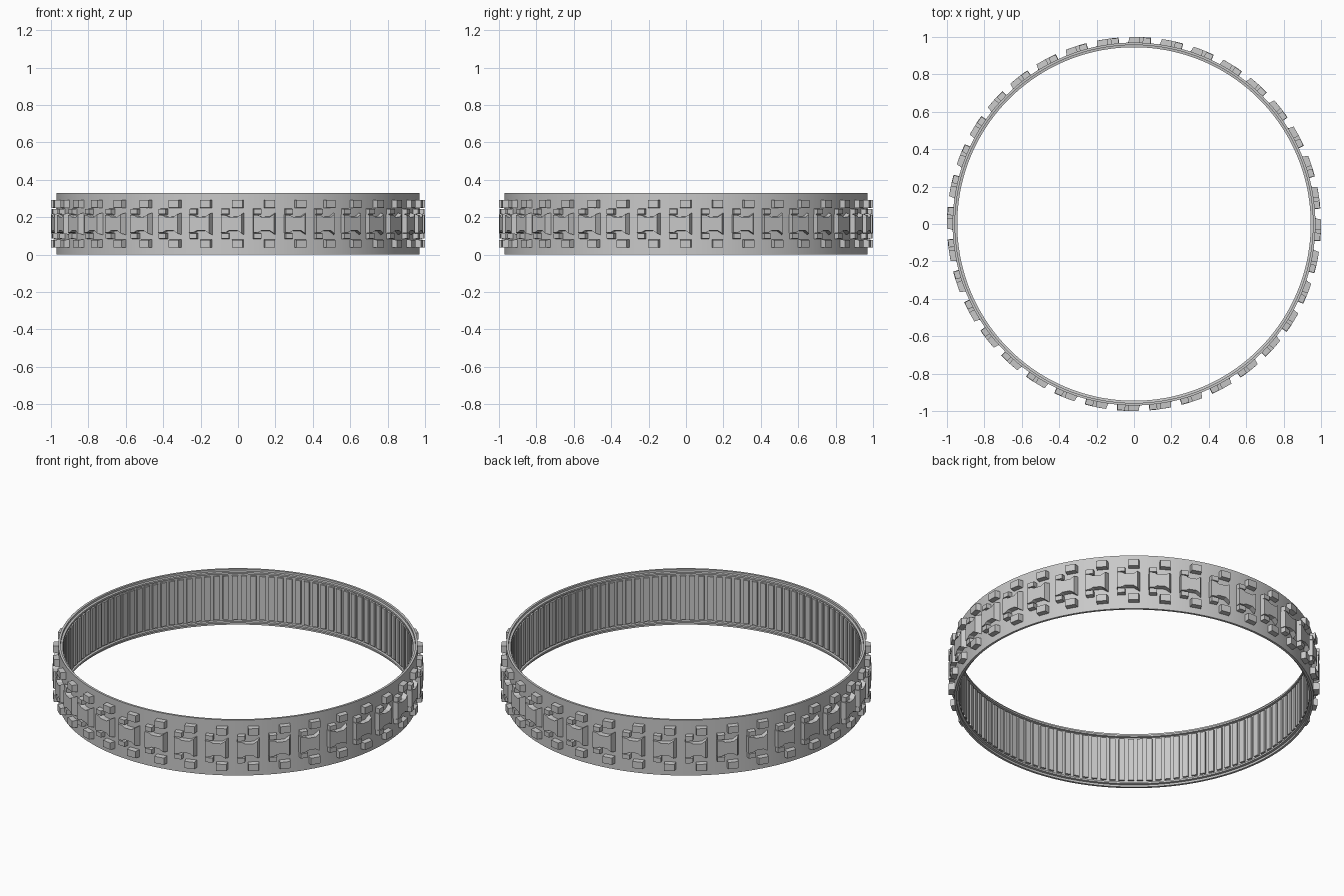
import bpy
import bmesh
from math import sin, cos, pi

cube = bpy.data.objects.get("Cube")
if cube:
    bpy.data.objects.remove(cube)

rubber = bpy.data.materials.new("light grey rubber")
rubber.use_nodes = True
GREY = (0.58, 0.58, 0.58, 1)
rubber.diffuse_color = GREY
rubber.node_tree.nodes["Principled BSDF"].inputs["Base Color"].default_value = GREY

HEIGHT = 0.33
MID = HEIGHT / 2
R_IN, R_OUT, R_TREAD = 0.957, 0.97, 1.0
LUGS, RIBS = 36, 120


def finish(bm, name, smooth=False):
    bmesh.ops.recalc_face_normals(bm, faces=bm.faces)
    mesh = bpy.data.meshes.new(name)
    bm.to_mesh(mesh)
    bm.free()
    mesh.materials.append(rubber)
    obj = bpy.data.objects.new(name, mesh)
    bpy.context.collection.objects.link(obj)
    if smooth:
        bpy.ops.object.select_all(action="DESELECT")
        obj.select_set(True)
        bpy.context.view_layer.objects.active = obj
        bpy.ops.object.shade_smooth_by_angle(angle=pi / 6)


def on_ring(t, z, r, turn):
    """Wrap tangent offset t around the ring, starting from the front."""
    a = -pi / 2 + turn + t / R_OUT
    return (r * cos(a), r * sin(a), z)


def prism(bm, base, top, r0, r1, turn):
    """Solid between two matching (tangent, height) outlines."""
    lo = [bm.verts.new(on_ring(t, z, r0, turn)) for t, z in base]
    hi = [bm.verts.new(on_ring(t, z, r1, turn)) for t, z in top]
    bm.faces.new(lo)
    bm.faces.new(hi)
    n = len(lo)
    for i in range(n):
        j = (i + 1) % n
        bm.faces.new((lo[i], lo[j], hi[j], hi[i]))


def rect(t0, t1, z0, z1):
    return [(t0, z0), (t1, z0), (t1, z1), (t0, z1)]


def around(name, count, base, top, r0, r1, mirrored=False):
    bm = bmesh.new()
    for i in range(count):
        turn = 2 * pi * i / count
        prism(bm, base, top, r0, r1, turn)
        if mirrored:
            flip = [[(t, HEIGHT - z) for t, z in o] for o in (base, top)]
            prism(bm, *flip, r0, r1, turn)
    finish(bm, name)


# Band: closed profile with a small lip inside each rim, spun around z
lower = [(R_OUT, 0), (R_IN, 0), (R_IN, 0.012), (0.945, 0.014), (0.945, 0.024), (R_IN, 0.026)]
profile = lower + [(r, HEIGHT - z) for r, z in reversed(lower)]
SEG = 144
bm = bmesh.new()
rings = [[bm.verts.new((r * cos(2 * pi * i / SEG), r * sin(2 * pi * i / SEG), z))
          for r, z in profile] for i in range(SEG)]
for i in range(SEG):
    a, b = rings[i], rings[(i + 1) % SEG]
    for k in range(len(profile)):
        m = (k + 1) % len(profile)
        bm.faces.new((a[k], a[m], b[m], b[k]))
finish(bm, "band", smooth=True)

# Drive ribs on the inside
rib = rect(-0.016, 0.016, 0.036, HEIGHT - 0.036)
around("inner_ribs", RIBS, rib, rib, R_IN + 0.003, 0.946)

# Outer tread blocks near both edges
around("edge_blocks", LUGS, rect(-0.031, 0.031, 0.037, 0.081),
       rect(-0.03, 0.024, 0.039, 0.079), R_OUT - 0.004, R_TREAD, True)

# Small tread blocks beside the centre lugs
around("small_blocks", LUGS, rect(-0.088, -0.045, 0.084, 0.115),
       rect(-0.087, -0.048, 0.086, 0.113), R_OUT - 0.004, R_TREAD - 0.002, True)


# Centre lugs: waisted outline, flared and sloped at the leading end
def waisted(points):
    return [(t, MID - h) for t, h in points] + [(t, MID + h) for t, h in reversed(points)]


foot = waisted([(-0.09, 0.05), (-0.06, 0.047), (-0.045, 0.038), (0, 0.038), (0.034, 0.06)])
crown = waisted([(-0.089, 0.048), (-0.062, 0.045), (-0.047, 0.036), (-0.004, 0.036), (0.018, 0.051)])
around("centre_lugs", LUGS, foot, crown, R_OUT - 0.004, R_TREAD)
